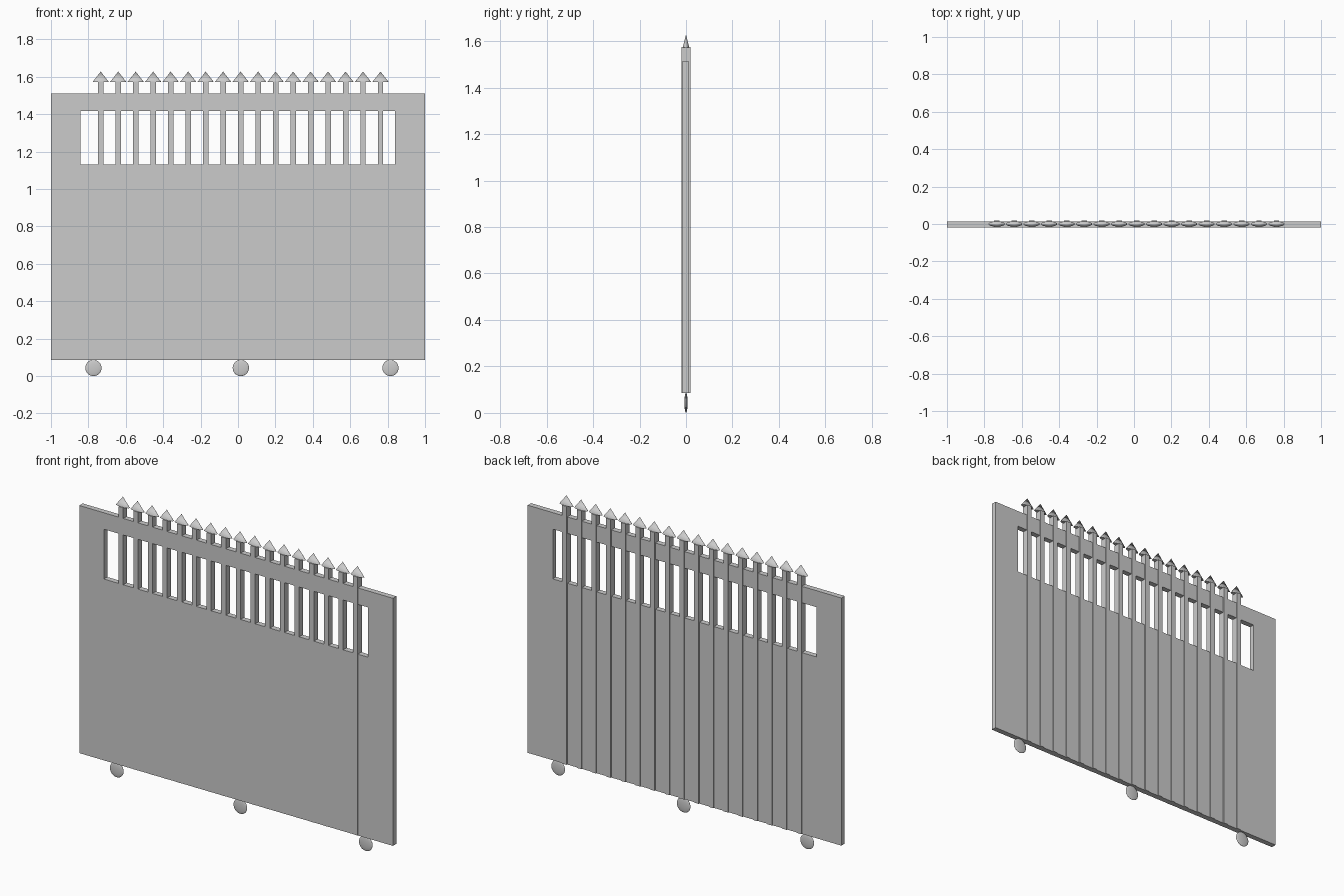
import bpy, bmesh, math

if "Cube" in bpy.data.objects:
    bpy.data.objects.remove(bpy.data.objects["Cube"])


def finish(name, bm, smooth=False):
    bmesh.ops.recalc_face_normals(bm, faces=bm.faces)
    me = bpy.data.meshes.new(name)
    bm.to_mesh(me)
    bm.free()
    ob = bpy.data.objects.new(name, me)
    bpy.context.collection.objects.link(ob)
    if smooth:
        bpy.ops.object.select_all(action='DESELECT')
        ob.select_set(True)
        bpy.context.view_layer.objects.active = ob
        bpy.ops.object.shade_smooth_by_angle(angle=math.radians(40))
    return ob


def box(name, x0, x1, y0, y1, z0, z1):
    bm = bmesh.new()
    bmesh.ops.create_cube(bm, size=1)
    for v in bm.verts:
        v.co.x = x0 if v.co.x < 0 else x1
        v.co.y = y0 if v.co.y < 0 else y1
        v.co.z = z0 if v.co.z < 0 else z1
    return finish(name, bm)


Z0, Z1 = 0.085, 1.512

# gate panel: extruded rectangular ring with one long window
bm = bmesh.new()
rings = []
for y in (-0.0175, 0.0135):
    for x0, x1, z0, z1 in ((-1, 1, Z0, Z1), (-0.843, 0.84, 1.13, 1.417)):
        rings.append([bm.verts.new((x, y, z)) for x, z in
                      ((x0, z0), (x1, z0), (x1, z1), (x0, z1))])
fo, fi, bo, bi = rings
for a, b in ((fo, fi), (bo, bi), (fo, bo), (fi, bi)):
    for i in range(4):
        j = (i + 1) % 4
        bm.faces.new((a[i], a[j], b[j], b[i]))
finish("gate_panel", bm)

# pickets running the full height, each with a flattened conical spear tip
for i in range(17):
    x = -0.734 + i * 0.0935
    box(f"picket_{i + 1}", x - 0.0145, x + 0.0145, -0.0185, 0.0185, Z0, 1.574)
    bm = bmesh.new()
    bmesh.ops.create_cone(bm, cap_ends=True, segments=32, radius1=0.043,
                          radius2=0, depth=0.055)
    bmesh.ops.scale(bm, vec=(1, 0.33, 1), verts=bm.verts)
    bmesh.ops.translate(bm, vec=(x, 0, 1.6005), verts=bm.verts)
    finish(f"spear_tip_{i + 1}", bm, True)

# thin lens-shaped rollers
for i, x in enumerate((-0.773, 0.015, 0.815)):
    bm = bmesh.new()
    bmesh.ops.create_uvsphere(bm, u_segments=32, v_segments=16, radius=0.0435)
    bmesh.ops.scale(bm, vec=(1, 0.16, 1), verts=bm.verts)
    bmesh.ops.translate(bm, vec=(x, 0, 0.0435), verts=bm.verts)
    ob = finish(f"roller_{i + 1}", bm, True)
